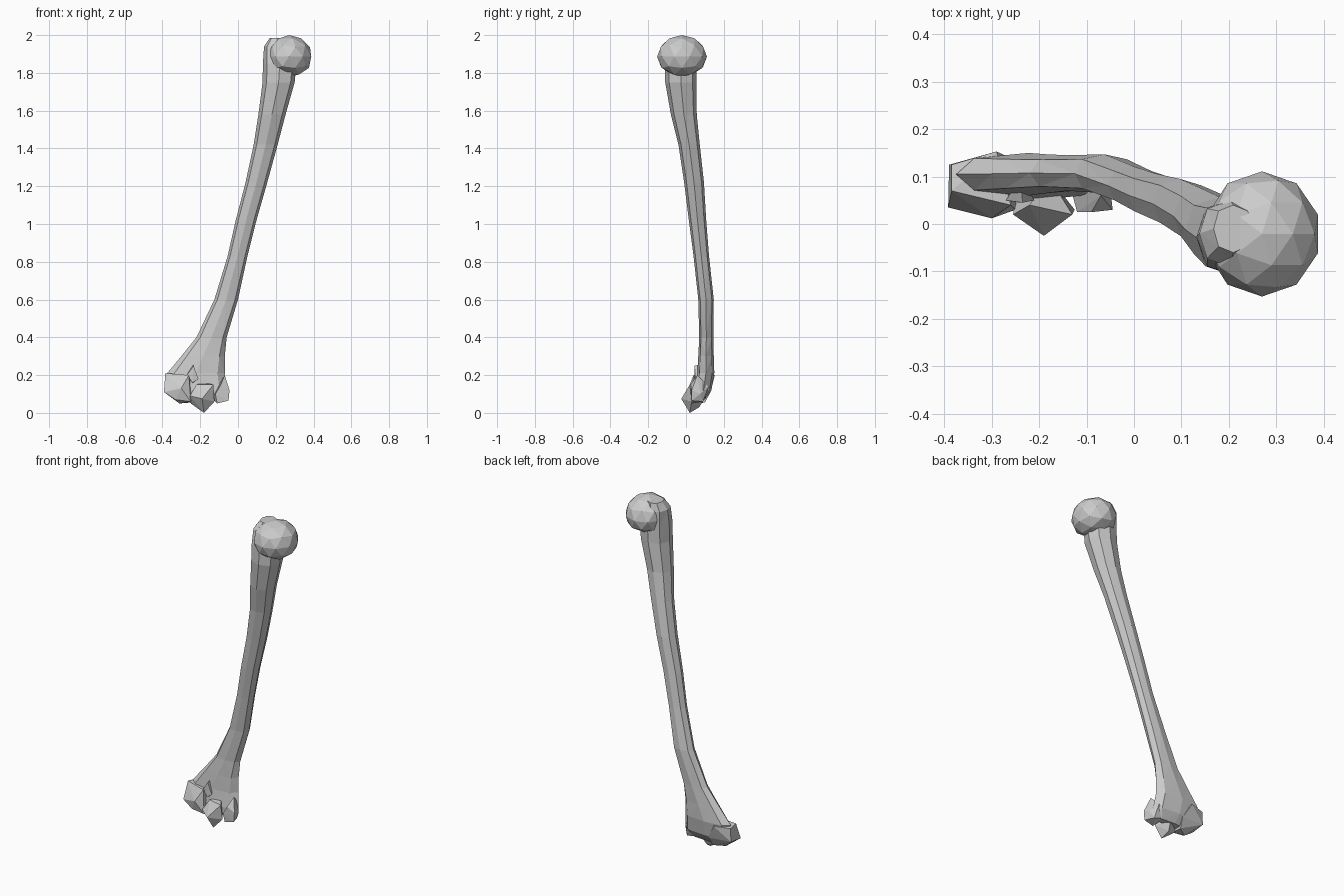
import bpy, bmesh, math
from mathutils import Vector


def finish(bm, name):
    bmesh.ops.recalc_face_normals(bm, faces=bm.faces)
    me = bpy.data.meshes.new(name)
    bm.to_mesh(me)
    bm.free()
    ob = bpy.data.objects.new(name, me)
    bpy.context.collection.objects.link(ob)
    return ob


def loft(name, rings, sides=8):
    """Rings given as (z, x_min, x_max, y_min, y_max)."""
    bm = bmesh.new()
    loops = []
    for z, x0, x1, y0, y1 in rings:
        loop = []
        for i in range(sides):
            a = 2 * math.pi * i / sides
            k = 1.06 if i % 2 else 1.0
            loop.append(bm.verts.new(((x0 + x1) / 2 + k * (x1 - x0) / 2 * math.cos(a),
                                      (y0 + y1) / 2 + k * (y1 - y0) / 2 * math.sin(a), z)))
        loops.append(loop)
    for a, b in zip(loops, loops[1:]):
        for i in range(sides):
            j = (i + 1) % sides
            bm.faces.new((a[i], a[j], b[j], b[i]))
    bm.faces.new(loops[0])
    bm.faces.new(loops[-1])
    bmesh.ops.triangulate(bm, faces=bm.faces)
    return finish(bm, name)


def hull(name, pts):
    bm = bmesh.new()
    for p in pts:
        bm.verts.new(p)
    res = bmesh.ops.convex_hull(bm, input=bm.verts)
    junk = {g for g in res["geom_interior"] if isinstance(g, bmesh.types.BMVert)}
    bmesh.ops.delete(bm, geom=list(junk), context='VERTS')
    return finish(bm, name)


# Shaft, flaring into the flat lower plate
shaft = loft("humerus_bone", [
    (0.07, -0.33, -0.09, 0.055, 0.10),
    (0.12, -0.37, -0.06, 0.05, 0.135),
    (0.21, -0.375, -0.07, 0.06, 0.15),
    (0.30, -0.30, -0.07, 0.065, 0.147),
    (0.40, -0.22, -0.06, 0.07, 0.145),
    (0.60, -0.125, 0.0, 0.065, 0.147),
    (0.83, -0.055, 0.05, 0.04, 0.122),
    (1.02, -0.012, 0.098, 0.015, 0.107),
    (1.22, 0.04, 0.155, -0.01, 0.095),
    (1.42, 0.083, 0.21, -0.04, 0.073),
    (1.58, 0.108, 0.252, -0.08, 0.057),
    (1.75, 0.13, 0.30, -0.11, 0.055),
    (1.85, 0.132, 0.31, -0.11, 0.055),
    (1.94, 0.138, 0.27, -0.09, 0.05),
    (1.985, 0.168, 0.25, -0.06, 0.04),
])

# Faceted ball head, flattened on the side that meets the tubercle
bm = bmesh.new()
bmesh.ops.create_icosphere(bm, subdivisions=2, radius=1)
for v in bm.verts:
    x, y, z = v.co
    x = max(0.27 + 0.124 * x, 0.155)
    z = 1.886 + 0.114 * z
    if z < 1.8:
        z += (0.34 - x) * 0.12
    v.co = (x, -0.021 + 0.132 * y, z)
head = finish(bm, "head")

# Lower joint: medial knob, pulley and outer knob
medial = hull("medial_epicondyle", [
    (-0.392, 0.035, 0.11), (-0.39, 0.125, 0.12), (-0.385, 0.07, 0.21),
    (-0.385, 0.125, 0.2), (-0.30, 0.012, 0.13), (-0.33, 0.03, 0.07),
    (-0.31, 0.06, 0.05), (-0.25, 0.03, 0.06), (-0.29, 0.153, 0.2),
    (-0.24, 0.13, 0.11), (-0.26, 0.04, 0.2), (-0.25, 0.10, 0.055)])
pulley = hull("trochlea", [
    (-0.18, 0.02, 0.0), (-0.19, -0.025, 0.075), (-0.255, 0.02, 0.09),
    (-0.13, 0.02, 0.15), (-0.125, 0.03, 0.06), (-0.25, 0.055, 0.05),
    (-0.19, 0.07, 0.03), (-0.22, 0.04, 0.15), (-0.18, 0.10, 0.08),
    (-0.18, 0.10, 0.16)])
outer = hull("capitulum", [
    (-0.045, 0.03, 0.12), (-0.05, 0.03, 0.065), (-0.09, 0.025, 0.15),
    (-0.12, 0.025, 0.10), (-0.11, 0.03, 0.05), (-0.05, 0.075, 0.10),
    (-0.07, 0.09, 0.06), (-0.08, 0.12, 0.14), (-0.07, 0.06, 0.2),
    (-0.14, 0.10, 0.08)])
# Ridge beside the hollow above the pulley
ridge = hull("fossa_ridge", [
    (-0.27, 0.05, 0.20), (-0.235, 0.045, 0.25), (-0.24, 0.045, 0.16),
    (-0.21, 0.05, 0.18), (-0.24, 0.10, 0.15), (-0.24, 0.10, 0.26)])

# Fuse the parts into one continuous bone
bpy.context.view_layer.objects.active = shaft
for part in (head, medial, pulley, outer, ridge):
    mod = shaft.modifiers.new(part.name, 'BOOLEAN')
    mod.operation = 'UNION'
    mod.solver = 'EXACT'
    mod.object = part
    bpy.ops.object.modifier_apply(modifier=mod.name)
    bpy.data.objects.remove(part)
